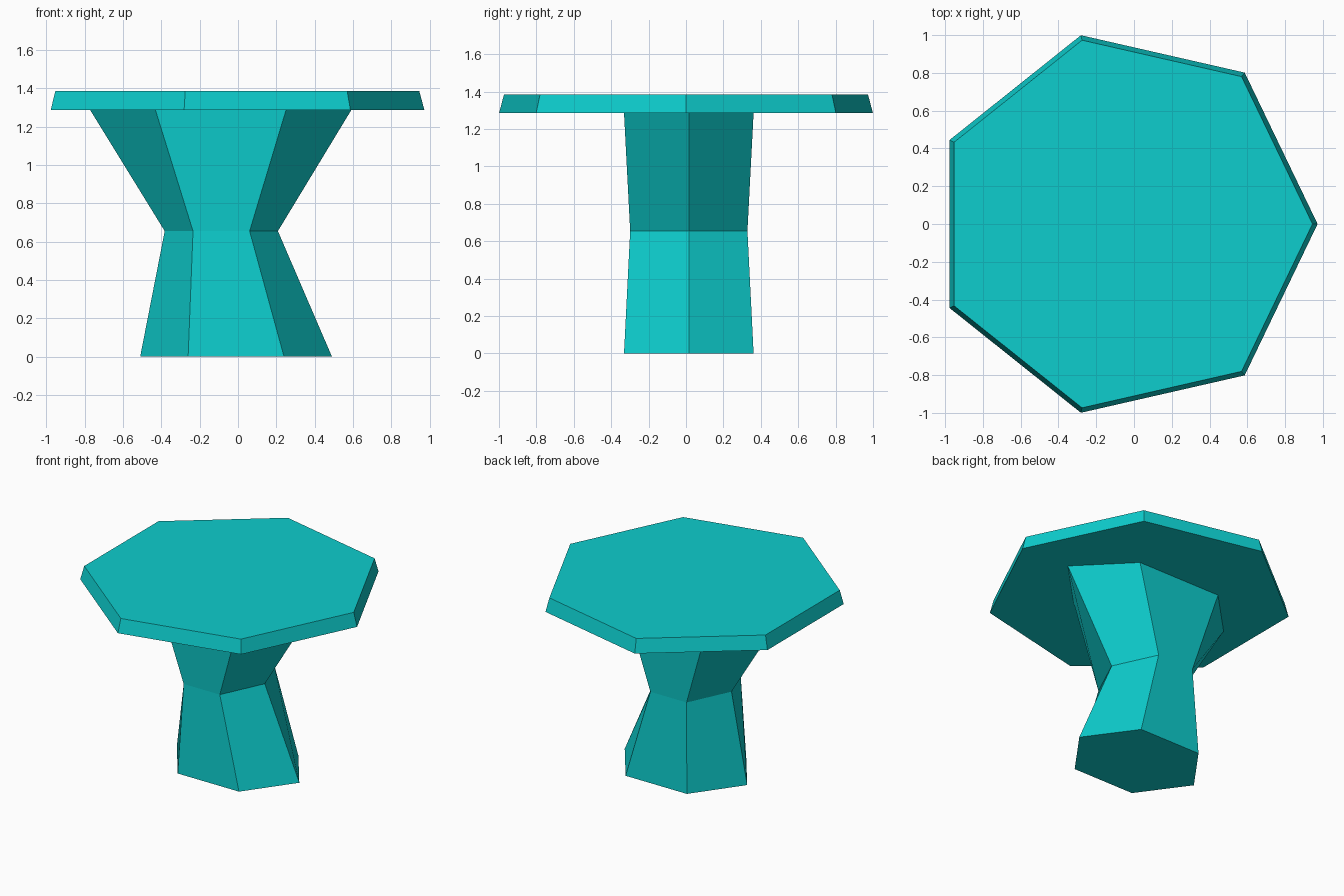
import bpy, bmesh, math

cube = bpy.data.objects.get("Cube")
if cube:
    bpy.data.objects.remove(cube, do_unlink=True)

teal = bpy.data.materials.new("teal")
teal.use_nodes = True
colour = (0.004, 0.61, 0.61, 1)
teal.diffuse_color = colour
teal.node_tree.nodes["Principled BSDF"].inputs["Base Color"].default_value = colour


def loft(name, sides, rings):
    """Closed flat-shaded solid through rings of (x, y, z, x radius, y radius)."""
    bm = bmesh.new()
    loops = []
    for x, y, z, rx, ry in rings:
        angles = [2 * math.pi * i / sides for i in range(sides)]
        loops.append([bm.verts.new((x + rx * math.cos(a), y + ry * math.sin(a), z))
                      for a in angles])
    for low, high in zip(loops, loops[1:]):
        for i in range(sides):
            j = (i + 1) % sides
            bm.faces.new((low[i], low[j], high[j], high[i]))
    bm.faces.new(loops[0][::-1])
    bm.faces.new(loops[-1])
    mesh = bpy.data.meshes.new(name)
    bm.to_mesh(mesh)
    bm.free()
    mesh.materials.append(teal)
    obj = bpy.data.objects.new(name, mesh)
    bpy.context.collection.objects.link(obj)
    return obj


# Six-sided pedestal, pinched at the waist
loft("pedestal", 6, [
    (-0.01, 0.015, 0, 0.5, 0.4),
    (-0.087, 0.015, 0.655, 0.295, 0.362),
    (-0.09, 0.015, 1.285, 0.68, 0.4),
])

# Seven-sided table top with slightly tapered rim
loft("table_top", 7, [
    (-0.053, 0, 1.285, 1.025, 1.025),
    (-0.053, 0, 1.385, 0.998, 0.998),
])
